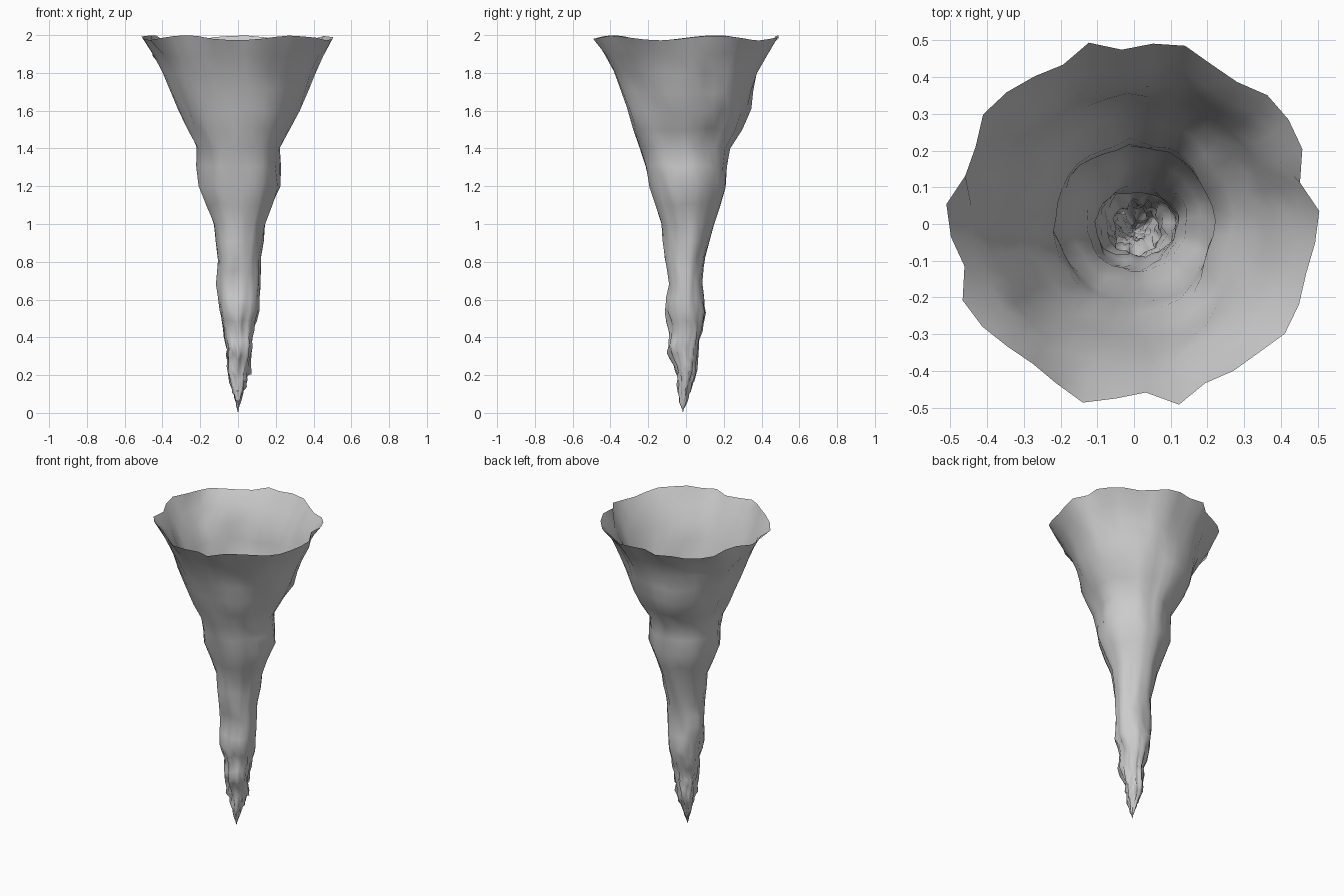
import bpy, bmesh, math, random
from mathutils import Vector, noise

if "Cube" in bpy.data.objects:
    bpy.data.objects.remove(bpy.data.objects["Cube"])

random.seed(4)
SEG = 36

# Funnel profile: height, then extents towards -x, +x, -y, +y
PROFILE = [
    (1.985, .50, .50, .49, .485), (1.80, .395, .405, .385, .395),
    (1.60, .32, .33, .32, .335), (1.40, .22, .225, .245, .23),
    (1.20, .22, .225, .20, .22), (1.00, .135, .145, .13, .145),
    (0.82, .105, .115, .115, .105), (0.68, .115, .12, .09, .09),
    (0.54, .10, .11, .12, .105), (0.44, .085, .085, .085, .085),
    (0.34, .065, .075, .095, .06), (0.26, .06, .06, .065, .05),
    (0.19, .05, .05, .05, .05), (0.12, .030, .030, .042, .023),
    (0.06, .013, .013, .033, .005), (0.02, .004, .004, .02, -.012),
]
# Ragged rim radii, counter-clockwise from +x
RIM = [.506, .466, .502, .508, .505, .478, .483, .505, .494, .476, .509, .475,
       .485, .499, .508, .48, .478, .514, .50, .476, .511, .499, .48, .47,
       .483, .506, .478, .46, .507, .475, .483, .488, .508, .50, .488, .496]


def smooth_noise(angle, z, freq):
    return noise.noise(Vector((freq * math.cos(angle), freq * math.sin(angle), z)))


def ring_levels():
    # midway rings between the profile rings keep the curve soft
    levels = []
    for a, b in zip(PROFILE, PROFILE[1:]):
        levels.append(a)
        levels.append(tuple((p + q) / 2 for p, q in zip(a, b)))
    return levels + [PROFILE[-1]]


bm = bmesh.new()
rings = []
for i, (z, xl, xr, yl, yr) in enumerate(ring_levels()):
    cx, cy = (xr - xl) / 2, (yr - yl) / 2
    rx, ry = (xr + xl) / 2, (yr + yl) / 2
    ring = []
    for k in range(SEG):
        a = math.radians(10 * k + 4)
        if i == 0:
            # scalloped top edge
            r = RIM[k]
            p = (r * math.cos(a), r * math.sin(a),
                 1.985 + 0.013 * math.sin(5 * a) + random.uniform(-.002, .002))
        else:
            # vertical folds, growing into crumples near the tip
            rough = max(0, min(1, (0.6 - z) / 0.35))
            s = 0.985 + 0.06 * smooth_noise(a, z * 3, 2.0)
            s += (0.08 + 0.26 * rough) * smooth_noise(a, z * (5 + 14 * rough) + 9, 3.5)
            s += random.uniform(-.13, .13) * rough
            dz = 0.02 * smooth_noise(a, z * 5 + 30, 2.5) * min(1, z * 4)
            dz += random.uniform(-.018, .018) * rough * min(1, z * 8)
            p = (cx + rx * s * math.cos(a), cy + ry * s * math.sin(a), z + dz)
        ring.append(bm.verts.new(p))
    rings.append(ring)

# Skin between rings, closed by the tip
tip = bm.verts.new((0, -.016, 0))
for upper, lower in zip(rings, rings[1:]):
    for k in range(SEG):
        n = (k + 1) % SEG
        bm.faces.new((upper[k], lower[k], lower[n], upper[n]))
for k in range(SEG):
    bm.faces.new((rings[-1][k], tip, rings[-1][(k + 1) % SEG]))

mesh = bpy.data.meshes.new("whirlwind_funnel")
bm.to_mesh(mesh)
bm.free()
funnel = bpy.data.objects.new("whirlwind_funnel", mesh)
bpy.context.collection.objects.link(funnel)
mesh.shade_smooth()
